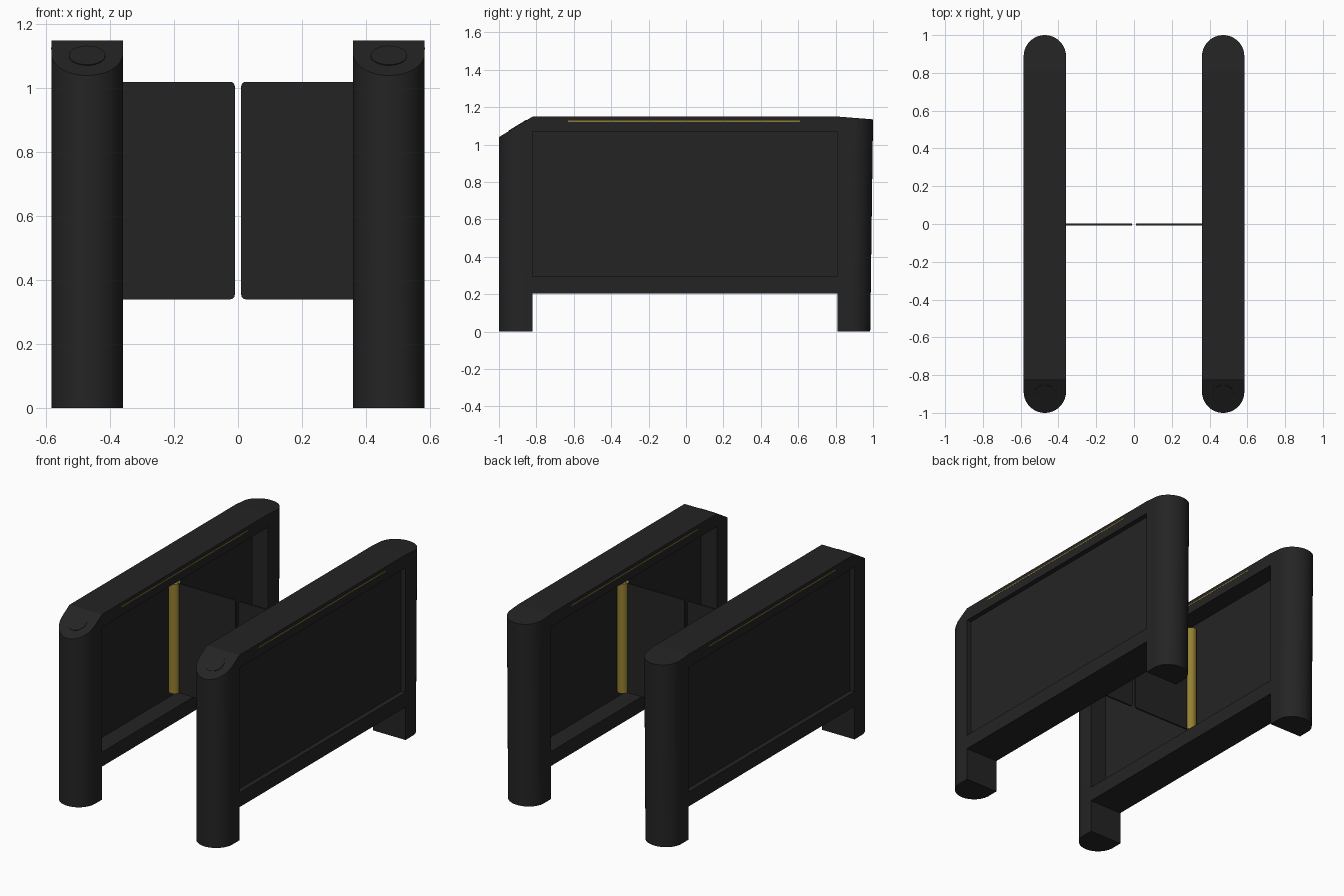
import bpy, bmesh, math

if "Cube" in bpy.data.objects:
    bpy.data.objects.remove(bpy.data.objects["Cube"])

# Main dimensions
CX, HALF = 0.472, 0.112          # cabinet centre and half width
Y0, Y1 = -0.82, 0.81             # span between the two posts
TOP = 1.15


def material(name, color):
    m = bpy.data.materials.new(name)
    m.diffuse_color = (*color, 1)
    m.use_nodes = True
    m.node_tree.nodes["Principled BSDF"].inputs["Base Color"].default_value = m.diffuse_color
    return m


BLACK = material("charcoal black", (0.0176, 0.0176, 0.0176))
GOLD = material("dull gold", (0.30, 0.215, 0.032))


def finish(name, bm, mat, smooth=False):
    bmesh.ops.recalc_face_normals(bm, faces=bm.faces)
    me = bpy.data.meshes.new(name)
    bm.to_mesh(me)
    bm.free()
    me.materials.append(mat)
    ob = bpy.data.objects.new(name, me)
    bpy.context.collection.objects.link(ob)
    if smooth:
        bpy.ops.object.select_all(action='DESELECT')
        ob.select_set(True)
        bpy.context.view_layer.objects.active = ob
        bpy.ops.object.shade_smooth_by_angle(angle=math.radians(30))
    return ob


def box(name, xs, ys, zs, mat=BLACK):
    bm = bmesh.new()
    bmesh.ops.create_cube(bm, size=1)
    for v in bm.verts:
        for i, (a, b) in enumerate((xs, ys, zs)):
            v.co[i] = (a + b) / 2 + v.co[i] * (b - a)
    return finish(name, bm, mat)


def cylinder(name, loc, r, depth, mat, tilt=0, segs=32):
    bm = bmesh.new()
    bmesh.ops.create_cone(bm, cap_ends=True, segments=segs,
                          radius1=r, radius2=r, depth=depth)
    ob = finish(name, bm, mat, True)
    ob.location = loc
    ob.rotation_euler.x = tilt
    return ob


def post(name, cx, y_flat, y_end, z_flat, z_end, lean=0, segs=32):
    """Round-nosed upright with a slanted top; lean pulls the nose in at the floor."""
    d = 1 if y_end > y_flat else -1
    yc = y_end - d * HALF
    pts = [(HALF, y_flat)]
    for i in range(segs + 1):
        a = math.pi * i / segs
        pts.append((HALF * math.cos(a), yc + d * HALF * math.sin(a)))
    pts.append((-HALF, y_flat))
    bm = bmesh.new()
    low, high = [], []
    for x, y in pts:
        t = (y - y_flat) / (y_end - y_flat)
        low.append(bm.verts.new((cx + x, y - d * lean * t, 0)))
        high.append(bm.verts.new((cx + x, y, z_flat + (z_end - z_flat) * t)))
    bm.faces.new(low)
    bm.faces.new(high)
    n = len(pts)
    for i in range(n):
        j = (i + 1) % n
        bm.faces.new((low[i], low[j], high[j], high[i]))
    return finish(name, bm, BLACK, True)


def span(s, a, b):
    """x range on side s, sorted."""
    return tuple(sorted((s * a, s * b)))


for s, side in ((-1, "left"), (1, "right")):
    cx = s * CX
    inner, outer = CX - HALF, CX + HALF

    # Uprights
    post(side + "_front_post", cx, Y0, -1.0, TOP, 1.04)
    post(side + "_back_post", cx, Y1, 1.0, TOP, 1.135, lean=0.015)

    # Rails and the recessed panel between them
    box(side + "_top_rail", span(s, inner, outer), (Y0, Y1), (1.07, TOP))
    box(side + "_bottom_rail", span(s, inner, outer), (Y0, Y1), (0.205, 0.295))
    box(side + "_panel", span(s, 0.472, outer - 0.03), (Y0, Y1), (0.295, 1.07))

    # Thin light strips along both sides of the top rail
    for x, d, label in ((inner, -1, "inner"), (outer, 1, "outer")):
        box(f"{side}_{label}_light_strip", span(s, x - d * 0.002, x + d * 0.001),
            (-0.63, 0.61), (1.122, 1.128), GOLD)

    # Round reader pad on the sloped front
    slope = math.atan2(TOP - 1.04, 0.18)
    cylinder(side + "_reader_pad", (cx, -0.9, 1.101), 0.057, 0.006, BLACK, slope)

    # Hinge rod and door leaf with rounded corners
    cylinder(side + "_hinge_rod", (s * 0.435, -0.003, 0.68), 0.034, 0.68, GOLD)
    door = box(side + "_door", span(s, 0.01, 0.435), (-0.008, 0.002), (0.34, 1.02))
    bm = bmesh.new()
    bm.from_mesh(door.data)
    corners = [e for e in bm.edges
               if abs(e.verts[0].co.y - e.verts[1].co.y) > 0.005]
    bmesh.ops.bevel(bm, geom=corners, offset=0.014, segments=4,
                    profile=0.5, affect='EDGES')
    bm.to_mesh(door.data)
    bm.free()
